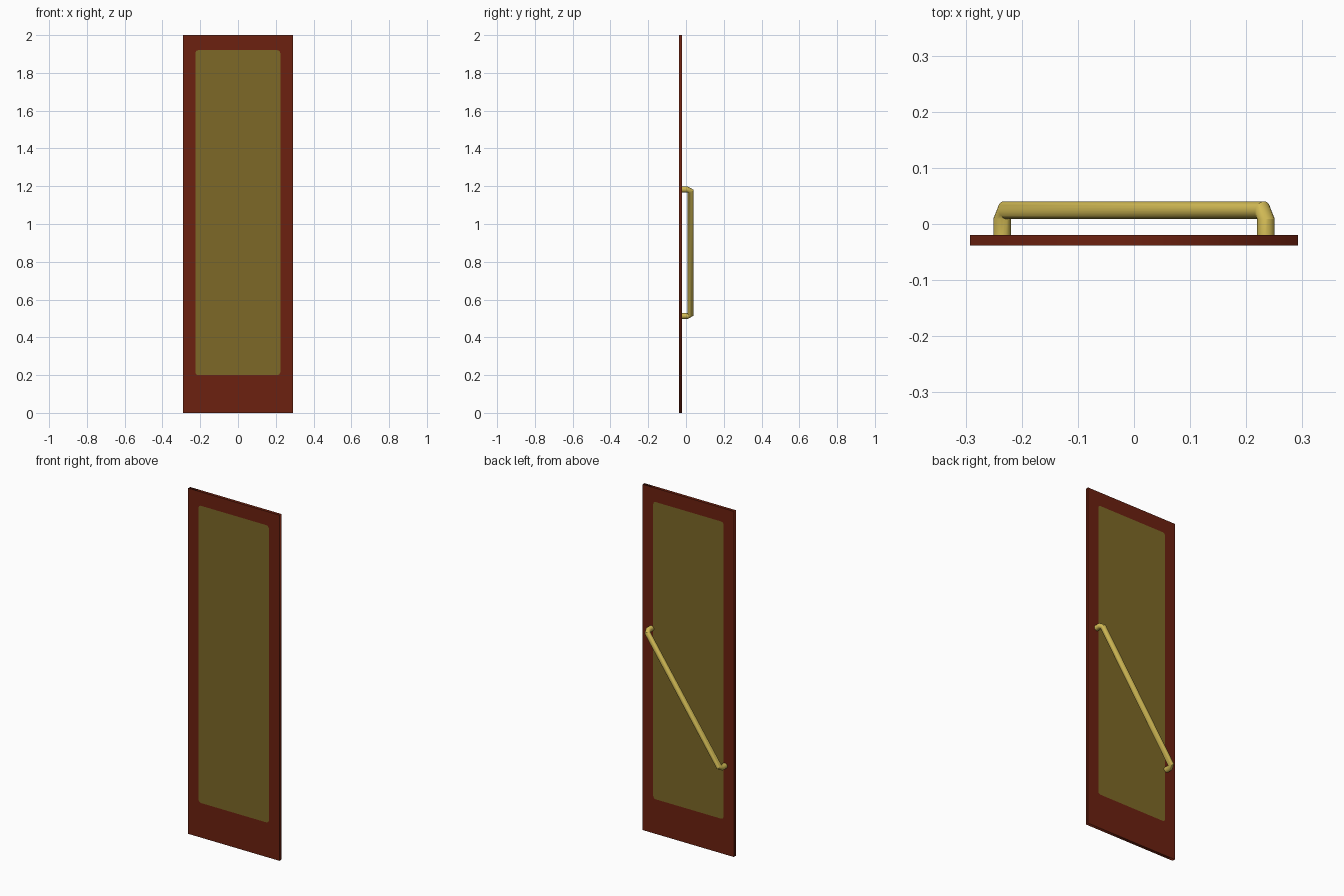
import bpy, bmesh, math
from mathutils import Vector

if "Cube" in bpy.data.objects:
    bpy.data.objects.remove(bpy.data.objects["Cube"])


def material(name, rgb):
    m = bpy.data.materials.new(name)
    m.diffuse_color = (*rgb, 1)
    m.use_nodes = True
    m.node_tree.nodes["Principled BSDF"].inputs["Base Color"].default_value = m.diffuse_color
    return m


wood = material("red brown wood", (0.150, 0.015, 0.005))
glass = material("olive glass", (0.205, 0.140, 0.020))
brass = material("polished brass", (0.64, 0.49, 0.09))

Y_FRONT, Y_BACK = -0.038, -0.02


def rounded_rect(x0, x1, z0, z1, r=0.0, steps=4):
    """Outline points of a rectangle, with rounded corners if r > 0."""
    if r == 0:
        return [(x0, z0), (x1, z0), (x1, z1), (x0, z1)]
    pts = []
    centres = [(x1 - r, z1 - r), (x0 + r, z1 - r), (x0 + r, z0 + r), (x1 - r, z0 + r)]
    for k, (cx, cz) in enumerate(centres):
        for i in range(steps + 1):
            a = math.pi / 2 * (k + i / steps)
            pts.append((cx + r * math.cos(a), cz + r * math.sin(a)))
    return pts


def slab(name, outlines, mat):
    """Upright plate from closed outlines; an inner outline becomes a hole."""
    cu = bpy.data.curves.new(name, 'CURVE')
    cu.dimensions = '2D'
    cu.fill_mode = 'BOTH'
    cu.extrude = (Y_BACK - Y_FRONT) / 2
    for pts in outlines:
        sp = cu.splines.new('POLY')
        sp.points.add(len(pts) - 1)
        for p, (x, z) in zip(sp.points, pts):
            p.co = (x, z, 0, 1)
        sp.use_cyclic_u = True
    cu.materials.append(mat)
    ob = bpy.data.objects.new(name, cu)
    bpy.context.collection.objects.link(ob)
    ob.rotation_euler.x = math.pi / 2
    ob.location.y = (Y_FRONT + Y_BACK) / 2
    bpy.ops.object.select_all(action='DESELECT')
    ob.select_set(True)
    bpy.context.view_layer.objects.active = ob
    bpy.ops.object.convert(target='MESH')
    return ob


# Door leaf with its opening, and the pane that fills it flush
opening = rounded_rect(-0.226, 0.224, 0.20, 1.92, 0.016)
slab("door_frame", [rounded_rect(-0.292, 0.292, 0, 2), opening], wood)
slab("door_pane", [opening], glass)

# Diagonal pull handle on the back: two standoffs, chamfered elbows, long bar
R, SIDES = 0.0158, 20
low, high = Vector((-0.235, 0, 0.513)), Vector((0.235, 0, 1.183))
along = (high - low).normalized()
out = Vector((0, 1, 0))
side = along.cross(out)
bm = bmesh.new()


def ring(fn):
    return [bm.verts.new(fn(math.cos(2 * math.pi * i / SIDES),
                            math.sin(2 * math.pi * i / SIDES))) for i in range(SIDES)]


def end_rings(foot, d):
    """Rings at the door, at the standoff top and at the bar end."""
    def standoff(y):
        return lambda c, s: foot + out * y + (side * s - d * c) * R
    return [ring(standoff(Y_BACK - 0.002)), ring(standoff(0.009)),
            ring(lambda c, s: foot + out * (0.0245 + R * c) + side * s * R
                 + d * (0.0105 - 0.0050 * c))]


rings = end_rings(low, along) + end_rings(high, -along)[::-1]
for a, b in zip(rings, rings[1:]):
    for i in range(SIDES):
        j = (i + 1) % SIDES
        bm.faces.new((a[i], a[j], b[j], b[i]))
bm.faces.new(rings[0])
bm.faces.new(rings[-1])
bmesh.ops.recalc_face_normals(bm, faces=bm.faces)
me = bpy.data.meshes.new("pull_handle")
bm.to_mesh(me)
bm.free()
me.materials.append(brass)
handle = bpy.data.objects.new("pull_handle", me)
bpy.context.collection.objects.link(handle)
bpy.ops.object.select_all(action='DESELECT')
handle.select_set(True)
bpy.context.view_layer.objects.active = handle
bpy.ops.object.shade_smooth_by_angle(angle=math.radians(30))
